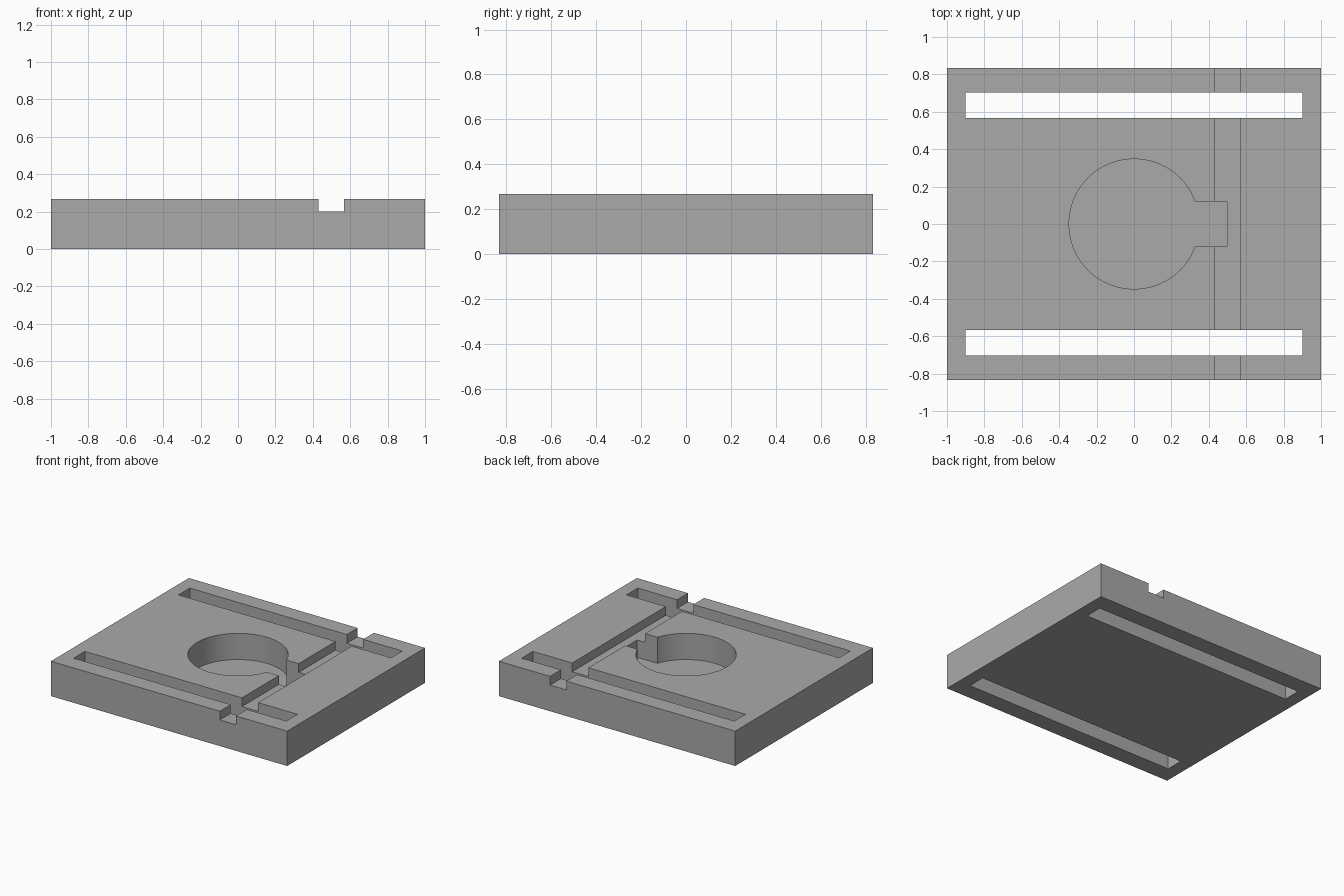
import bpy, math

if "Cube" in bpy.data.objects:
    bpy.data.objects.remove(bpy.data.objects["Cube"])

W, D, H = 2.0, 1.667, 0.267   # plate size
FLOOR = 0.067                 # pocket floor height

grey = bpy.data.materials.new("grey")
grey.diffuse_color = (0.4, 0.4, 0.4, 1)
grey.use_nodes = True
grey.node_tree.nodes["Principled BSDF"].inputs["Base Color"].default_value = grey.diffuse_color


def box(name, x0, x1, y0, y1, z0, z1):
    bpy.ops.mesh.primitive_cube_add(
        size=1, location=((x0 + x1) / 2, (y0 + y1) / 2, (z0 + z1) / 2))
    ob = bpy.context.object
    ob.name = name
    ob.scale = (x1 - x0, y1 - y0, z1 - z0)
    bpy.ops.object.transform_apply(location=True, rotation=False, scale=True)
    ob.data.materials.append(grey)
    return ob


plate = box("plate", -W / 2, W / 2, -D / 2, D / 2, 0, H)

# Two through slots, cross groove and keyway
cutters = [box("slot_cutter", -0.9, 0.9, s * 0.634 - 0.068, s * 0.634 + 0.068, -0.2, 0.5)
           for s in (-1, 1)]
cutters.append(box("groove_cutter", 0.43, 0.567, -1, 1, 0.2, 0.5))
cutters.append(box("keyway_cutter", 0, 0.497, -0.12, 0.12, FLOOR, 0.5))

# Round blind pocket
bpy.ops.mesh.primitive_cylinder_add(vertices=48, radius=0.348, depth=0.5 - FLOOR,
                                    location=(0, 0, (0.5 + FLOOR) / 2))
pocket = bpy.context.object
pocket.name = "pocket_cutter"
pocket.data.materials.append(grey)
cutters.append(pocket)

# Cut everything out of the plate
bpy.context.view_layer.objects.active = plate
for c in cutters:
    m = plate.modifiers.new(c.name, 'BOOLEAN')
    m.operation, m.solver, m.object = 'DIFFERENCE', 'EXACT', c
    bpy.ops.object.modifier_apply(modifier=m.name)
for c in cutters:
    bpy.data.objects.remove(c)

# Smooth the round wall, keep the edges sharp
bpy.ops.object.select_all(action='DESELECT')
plate.select_set(True)
bpy.ops.object.shade_smooth_by_angle(angle=math.radians(30))
